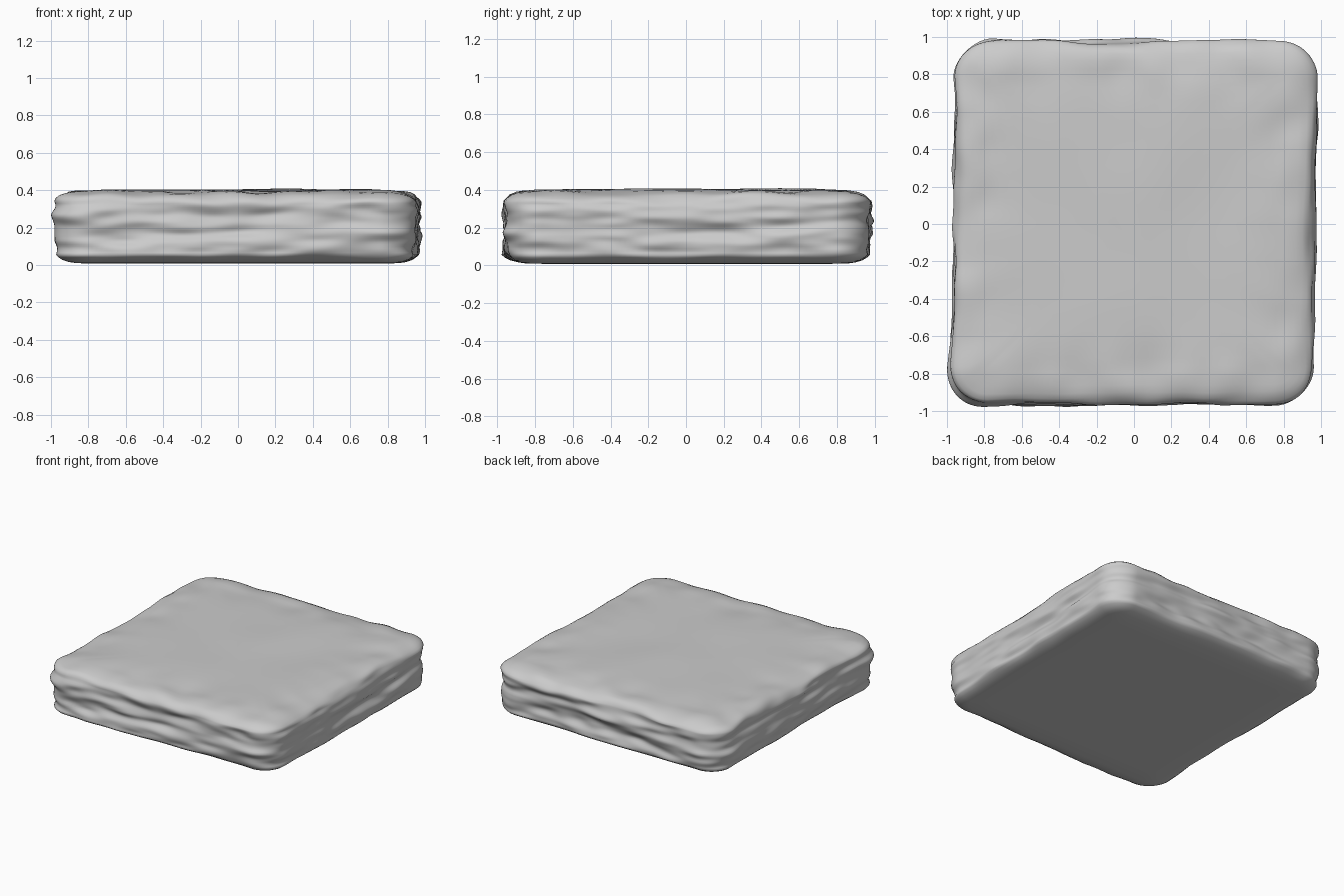
import bpy, bmesh, math
from mathutils import Vector, noise

if "Cube" in bpy.data.objects:
    bpy.data.objects.remove(bpy.data.objects["Cube"])

HALF, CORNER = 0.968, 0.2
SEG, CORNER_SEG = 56, 14          # points per straight side / per corner


def outline():
    """Rounded-square plan: list of (point, outward normal)."""
    pts, k = [], HALF - CORNER
    for q in range(4):
        a0 = q * math.pi / 2
        out, along = Vector((math.cos(a0), math.sin(a0), 0)), Vector((-math.sin(a0), math.cos(a0), 0))
        for i in range(SEG):
            pts.append((out * HALF + along * (-k + 2 * k * i / SEG), out))
        for i in range(CORNER_SEG):
            a = a0 + math.pi / 2 * i / CORNER_SEG
            n = Vector((math.cos(a), math.sin(a), 0))
            pts.append(((out + along) * k + n * CORNER, n))
    return pts


def profile():
    """(scale, inset, z, side weight) from the bottom centre to the top centre."""
    rows = [(s, 0.12, 0.008, 0) for s in (0.3, 0.6, 0.85)]
    rows += [(1, 0.12, 0.01, 0.2), (1, 0.08, 0.016, 0.4), (1, 0.045, 0.027, 0.6), (1, 0.02, 0.042, 0.8)]
    rows += [(1, 0.006, 0.055 + 0.285 * i / 26, 1) for i in range(27)]
    rows += [(1, 0.015, 0.355, 0.95), (1, 0.032, 0.37, 0.8), (1, 0.06, 0.381, 0.6), (1, 0.1, 0.389, 0.3)]
    rows += [(s, 0.12, 0.392 + 0.01 * min(1, (1 - s) * 4), 0)
             for s in (0.97, 0.94, 0.9, 0.85, 0.77, 0.68, 0.58, 0.47, 0.36, 0.24, 0.12)]
    return rows


def strata(p):
    """Horizontal weathered layers in the side faces."""
    fine = noise.noise(Vector((p.x * 1.8, p.y * 1.8, p.z * 15 + 5)))
    broad = noise.noise(Vector((p.x * 1.3 + 9, p.y * 1.3, p.z * 7)))
    chips = noise.noise(Vector((p.x * 5, p.y * 5 + 3, p.z * 20)))
    return 0.022 * fine + 0.026 * broad + 0.014 * chips


# Stone slab: stacked rings, displaced
bm = bmesh.new()
rings = []
for scale, inset, z, w in profile():
    ring = []
    for p, n in outline():
        q = (p - n * inset) * scale + Vector((0, 0, z))
        q += n * strata(q) * w
        if z > 0.3:               # gently uneven top with a rougher rim
            lift = (z - 0.3) / 0.1
            rim = max(0, max(abs(q.x), abs(q.y)) - 0.6) / 0.35
            q.z += lift * (0.010 * noise.noise(Vector((q.x * 2, q.y * 2, 4)))
                           + 0.026 * rim * noise.noise(Vector((q.x * 5, q.y * 5, 8))))
        q.x += 0.015 * q.y        # plan leans slightly
        q.y += 0.006
        q.z = max(q.z, 0)
        ring.append(bm.verts.new(q))
    rings.append(ring)
for lo, hi in zip(rings, rings[1:]):
    for i in range(len(lo)):
        j = (i + 1) % len(lo)
        bm.faces.new((lo[i], lo[j], hi[j], hi[i]))
bm.faces.new(rings[0][::-1])
bm.faces.new(rings[-1])
for f in bm.faces:
    f.smooth = True

mesh = bpy.data.meshes.new("stone_slab")
bm.to_mesh(mesh)
bm.free()
bpy.context.collection.objects.link(bpy.data.objects.new("stone_slab", mesh))
